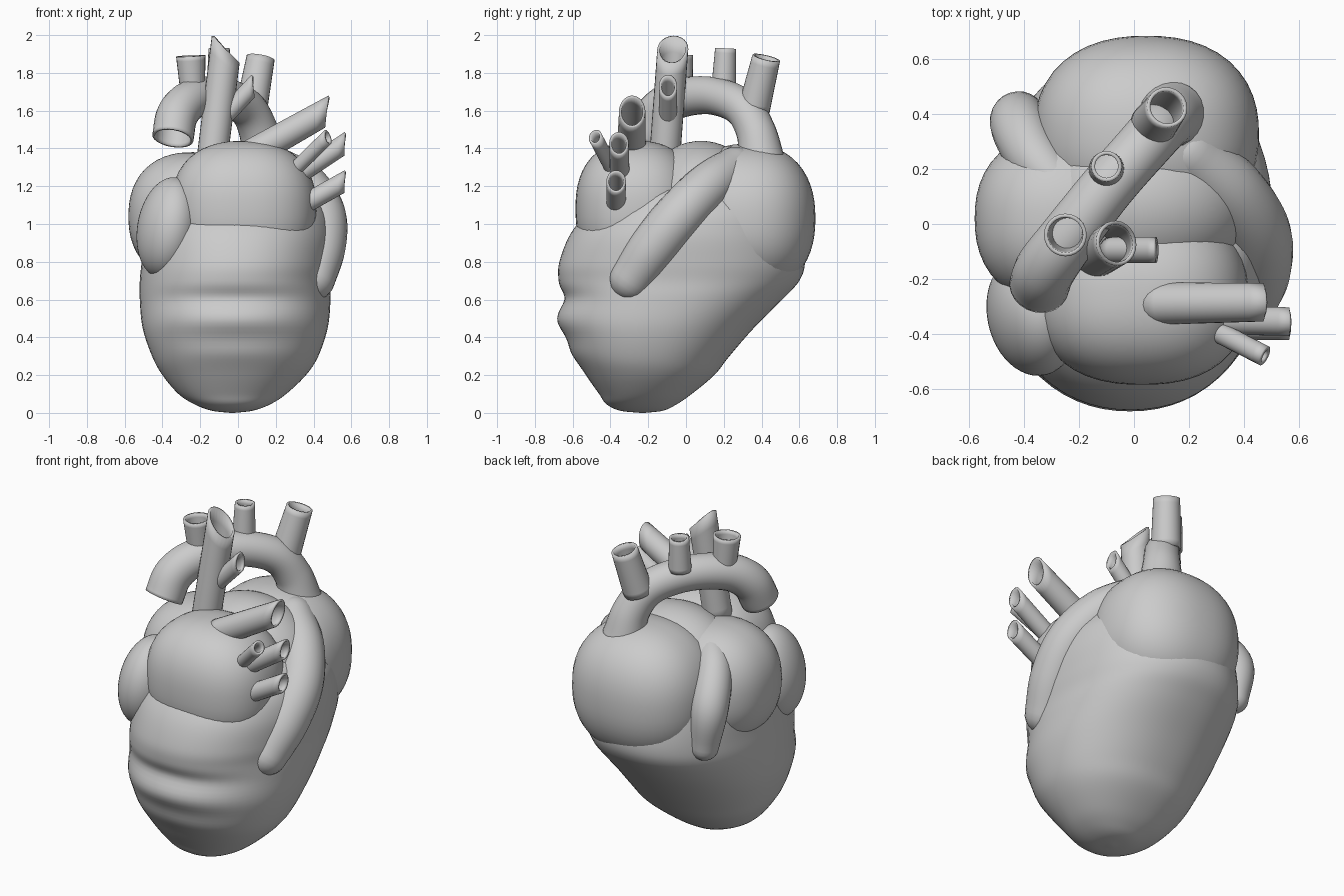
import bpy, bmesh, math
from mathutils import Vector

if "Cube" in bpy.data.objects:
    bpy.data.objects.remove(bpy.data.objects["Cube"])


def spline(rows, steps):
    # Catmull-Rom through rows of numbers
    pts = [Vector(r) for r in rows]
    pts = [2 * pts[0] - pts[1]] + pts + [2 * pts[-1] - pts[-2]]
    out = []
    for i in range(1, len(pts) - 2):
        a, b, c, d = pts[i - 1:i + 3]
        for k in range(steps):
            t = k / steps
            out.append(0.5 * (2 * b + (c - a) * t + (2 * a - 5 * b + 4 * c - d) * t * t
                              + (3 * b - a - 3 * c + d) * t ** 3))
    return out + [pts[-2]]


def loft(name, rings, caps=False, wall=0):
    bm = bmesh.new()
    vs = [[bm.verts.new(p) for p in ring] for ring in rings]
    n = len(vs[0])
    for a, b in zip(vs, vs[1:]):
        for i in range(n):
            j = (i + 1) % n
            bm.faces.new((a[i], a[j], b[j], b[i]))
    if caps:
        bm.faces.new(vs[0][::-1])
        bm.faces.new(vs[-1])
    return finish(name, bm, wall)


def finish(name, bm, wall=0):
    me = bpy.data.meshes.new(name)
    bm.to_mesh(me)
    bm.free()
    ob = bpy.data.objects.new(name, me)
    bpy.context.collection.objects.link(ob)
    if wall:
        m = ob.modifiers.new("wall", 'SOLIDIFY')
        m.thickness, m.offset = wall, -1
    bpy.ops.object.select_all(action='DESELECT')
    ob.select_set(True)
    bpy.context.view_layer.objects.active = ob
    bpy.ops.object.shade_smooth_by_angle(angle=math.radians(40))
    return ob


def tube(name, path, cut=None, rounded=False, n=24):
    # path rows are x, y, z, radius; cut is the normal of the slanted open end
    rows = spline(path, 8)
    pts = [Vector(r[:3]) for r in rows]
    rad = [r[3] for r in rows]
    if rounded:
        for end, nxt in ((0, 1), (-1, -2)):
            d, r, e = (pts[end] - pts[nxt]).normalized(), rad[end], pts[end].copy()
            ext = [(e + d * r * math.sin(a), r * math.cos(a)) for a in (0.3, 0.6, 0.9, 1.2, 1.4, 1.54)]
            if end == 0:
                pts, rad = [p for p, _ in ext[::-1]] + pts, [q for _, q in ext[::-1]] + rad
            else:
                pts, rad = pts + [p for p, _ in ext], rad + [q for _, q in ext]
    rings, side, prev = [], None, None
    for i, p in enumerate(pts):
        t = (pts[min(i + 1, len(pts) - 1)] - pts[max(i - 1, 0)]).normalized()
        side = t.orthogonal().normalized() if side is None else prev.rotation_difference(t) @ side
        side = (side - t * side.dot(t)).normalized()
        up, prev = t.cross(side), t
        rings.append([p + rad[i] * (side * math.cos(a) + up * math.sin(a))
                      for a in (2 * math.pi * k / n for k in range(n))])
    if cut:
        c = Vector(cut).normalized()
        full = [c.dot(pts[-1] - q) / c.dot(t) for q in rings[-1]]
        for i, ring in enumerate(rings):
            f = i / (len(rings) - 1)
            rings[i] = [q + t * s * f for q, s in zip(ring, full)]
    return loft(name, rings, caps=rounded, wall=0 if rounded else 0.014)


def blob(name, centre, radii, power=2.0, rot=(0, 0, 0)):
    bm = bmesh.new()
    bmesh.ops.create_uvsphere(bm, u_segments=48, v_segments=28, radius=1)
    for v in bm.verts:
        k = sum(abs(c) ** power for c in v.co) ** (-1 / power)
        v.co = Vector([c * k * r for c, r in zip(v.co, radii)])
    ob = finish(name, bm)
    ob.location, ob.rotation_euler = centre, rot
    return ob


# Ventricle body: rows of z, x centre, x radius, front y, back y
profile = [(0.0, -0.03, 0.01, -0.24, -0.22), (0.012, -0.03, 0.11, -0.35, -0.12),
           (0.045, -0.03, 0.20, -0.42, -0.05), (0.1, -0.03, 0.285, -0.46, 0.03),
           (0.2, -0.02, 0.38, -0.53, 0.15), (0.3, -0.015, 0.44, -0.59, 0.23),
           (0.45, -0.015, 0.49, -0.645, 0.36), (0.6, -0.015, 0.505, -0.66, 0.51),
           (0.7, -0.015, 0.505, -0.675, 0.60), (0.8, -0.005, 0.505, -0.67, 0.63),
           (0.95, 0.005, 0.50, -0.61, 0.61), (1.08, 0.005, 0.465, -0.5, 0.56),
           (1.19, 0.0, 0.36, -0.35, 0.44), (1.23, 0.0, 0.02, -0.03, 0.03)]
rings = []
for z, cx, rx, yf, yb in spline(profile, 6):
    cy, ry = (yf + yb) / 2, (yb - yf) / 2
    ring = []
    for k in range(64):
        a = 2 * math.pi * k / 64
        c, s = math.cos(a), math.sin(a)
        q = (abs(c) ** 2.2 + abs(s) ** 2.2) ** (-1 / 2.2)
        # muscle ridges across the front
        front = max(0, -s) ** 3
        bump = sum(h * math.exp(-((z - m) / w) ** 2)
                   for m, h, w in ((0.49, 0.03, 0.07), (0.61, -0.02, 0.05), (0.32, 0.01, 0.05)))
        ring.append((cx + rx * c * q, cy + ry * s * q - bump * front, z))
    rings.append(ring)
loft("ventricle_body", rings, caps=True)

# Upper chambers
blob("back_chamber", (0.045, 0.325, 1.03), (0.41, 0.36, 0.395), 2.3)
blob("front_chamber", (0.03, -0.26, 1.08), (0.385, 0.325, 0.36), 2.4)
blob("middle_chamber", (0.02, 0.08, 1.1), (0.41, 0.32, 0.34))
blob("left_chamber", (-0.24, 0.02, 1.04), (0.34, 0.32, 0.34), 2.3)
blob("front_left_lobe", (-0.37, -0.33, 0.98), (0.16, 0.225, 0.27), 2.0, (0, math.radians(10), math.radians(12)))

# Surface channels lying on both sides
tube("right_channel", [(0.2, 0.26, 1.30, 0.11), (0.35, 0.12, 1.2, 0.125), (0.44, -0.03, 1.05, 0.13),
                       (0.44, -0.17, 0.88, 0.13), (0.40, -0.29, 0.71, 0.115)], rounded=True)
tube("left_channel", [(-0.24, 0.10, 1.29, 0.08), (-0.36, 0.24, 1.2, 0.1), (-0.42, 0.37, 1.03, 0.105),
                      (-0.40, 0.39, 0.80, 0.08)], rounded=True)

# Main arch and its three branches
tube("main_arch", [(-0.345, -0.225, 1.455, 0.11), (-0.32, -0.16, 1.58, 0.11), (-0.24, -0.05, 1.66, 0.105),
                   (-0.1, 0.13, 1.68, 0.1), (0.04, 0.29, 1.62, 0.1), (0.11, 0.37, 1.49, 0.105),
                   (0.14, 0.40, 1.33, 0.125)])
tube("arch_branch_front", [(-0.24, -0.03, 1.7, 0.065), (-0.25, -0.04, 1.89, 0.078)])
tube("arch_branch_middle", [(-0.1, 0.2, 1.73, 0.065), (-0.1, 0.21, 1.93, 0.056)])
tube("arch_branch_back", [(0.07, 0.36, 1.61, 0.085), (0.12, 0.425, 1.88, 0.075)])

# Upright front vessel with side branch
tube("upright_vessel", [(-0.14, -0.115, 1.32, 0.082), (-0.065, -0.07, 1.925, 0.082)], cut=(0.7, 0, 0.72))
tube("upright_branch", [(-0.09, -0.095, 1.55, 0.048), (0.08, -0.095, 1.73, 0.048)], cut=(1, 0, 0.15))

# Side vessels leaving the front chamber
tube("side_vessel_large", [(0.05, -0.29, 1.36, 0.078), (0.47, -0.285, 1.595, 0.07)], cut=(1, 0, -0.1))
for name, start, end, r, cut in (
        ("side_vessel_upper", (0.27, -0.35, 1.23), (0.565, -0.355, 1.425), 0.052, (1, 0, 0)),
        ("side_vessel_lower", (0.27, -0.37, 1.06), (0.565, -0.37, 1.225), 0.052, (1, 0, 0)),
        ("side_vessel_small", (0.27, -0.375, 1.26), (0.475, -0.48, 1.46), 0.038, (1, -0.5, 0.4))):
    tube(name, [(*start, r), (*end, r)], cut=cut)
